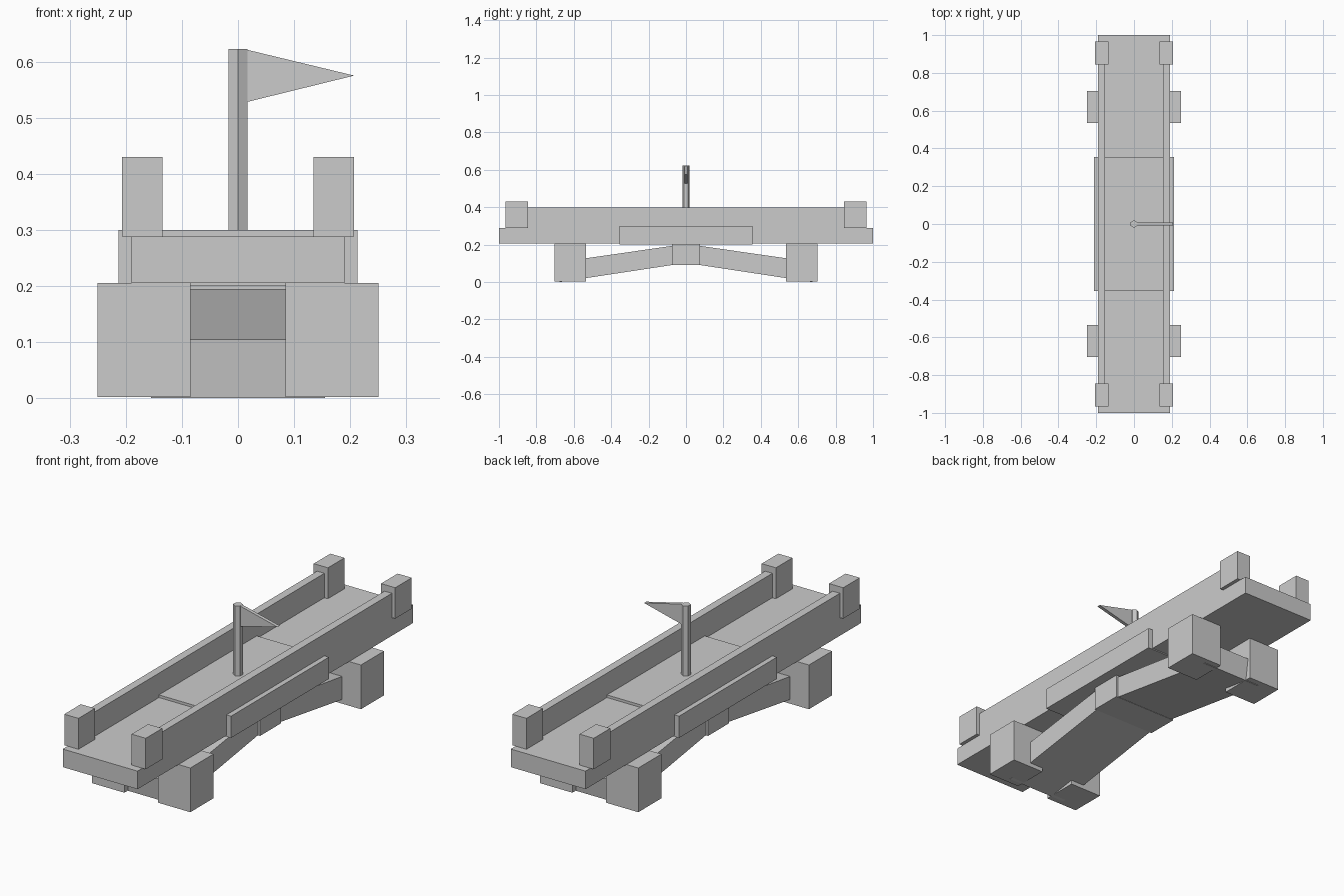
import bpy, bmesh

if "Cube" in bpy.data.objects:
    bpy.data.objects.remove(bpy.data.objects["Cube"])


def mesh_object(name, bm):
    bmesh.ops.recalc_face_normals(bm, faces=bm.faces)
    me = bpy.data.meshes.new(name)
    bm.to_mesh(me)
    bm.free()
    ob = bpy.data.objects.new(name, me)
    bpy.context.collection.objects.link(ob)
    return ob


def prism(name, profile, axis, lo, hi):
    """Extrude a 2D profile along axis 'x' (points are y,z) or 'y' (points are x,z)."""
    def place(p, t):
        return (t, p[0], p[1]) if axis == 'x' else (p[0], t, p[1])
    bm = bmesh.new()
    a = [bm.verts.new(place(p, lo)) for p in profile]
    b = [bm.verts.new(place(p, hi)) for p in profile]
    bm.faces.new(a)
    bm.faces.new(b[::-1])
    for i in range(len(a)):
        j = (i + 1) % len(a)
        bm.faces.new((a[i], b[i], b[j], a[j]))
    return mesh_object(name, bm)


def box(name, x, y, z):
    return prism(name, [(x[0], z[0]), (x[1], z[0]), (x[1], z[1]), (x[0], z[1])],
                 'y', y[0], y[1])


def span(s, a, b):
    return tuple(sorted((s * a, s * b)))


# Deck and raised middle slab
box("deck", (-0.19, 0.19), (-1, 1), (0.205, 0.288))
box("middle_slab", (-0.213, 0.213), (-0.355, 0.355), (0.2, 0.3))

# Rails, corner posts and piers
for sx, side in ((-1, "left"), (1, "right")):
    box(f"{side}_rail", span(sx, 0.153, 0.19), (-0.9, 0.9), (0.288, 0.4))
    for sy, end in ((-1, "front"), (1, "back")):
        box(f"{end}_{side}_post", span(sx, 0.135, 0.207), span(sy, 0.845, 0.965), (0.288, 0.43))
        box(f"{end}_{side}_pier", span(sx, 0.085, 0.25), span(sy, 0.535, 0.703), (0.002, 0.205))

# Sloping arch beams and keystone
for sy, end in ((-1, "front"), (1, "back")):
    beam = [(0.05, 0.095), (0.675, 0.0), (0.69, 0.105), (0.05, 0.197)]
    prism(f"{end}_arch_beam", [(sy * y, z) for y, z in beam], 'x', -0.155, 0.155)
box("keystone", (-0.165, 0.165), (-0.075, 0.075), (0.09, 0.202))

# Six-sided flagpole and pennant
bpy.ops.mesh.primitive_cylinder_add(vertices=6, radius=0.02, depth=0.332, location=(0, 0, 0.456))
bpy.context.object.name = "flagpole"
prism("pennant", [(0.012, 0.527), (0.207, 0.575), (0.012, 0.622)], 'y', -0.008, 0.008)
